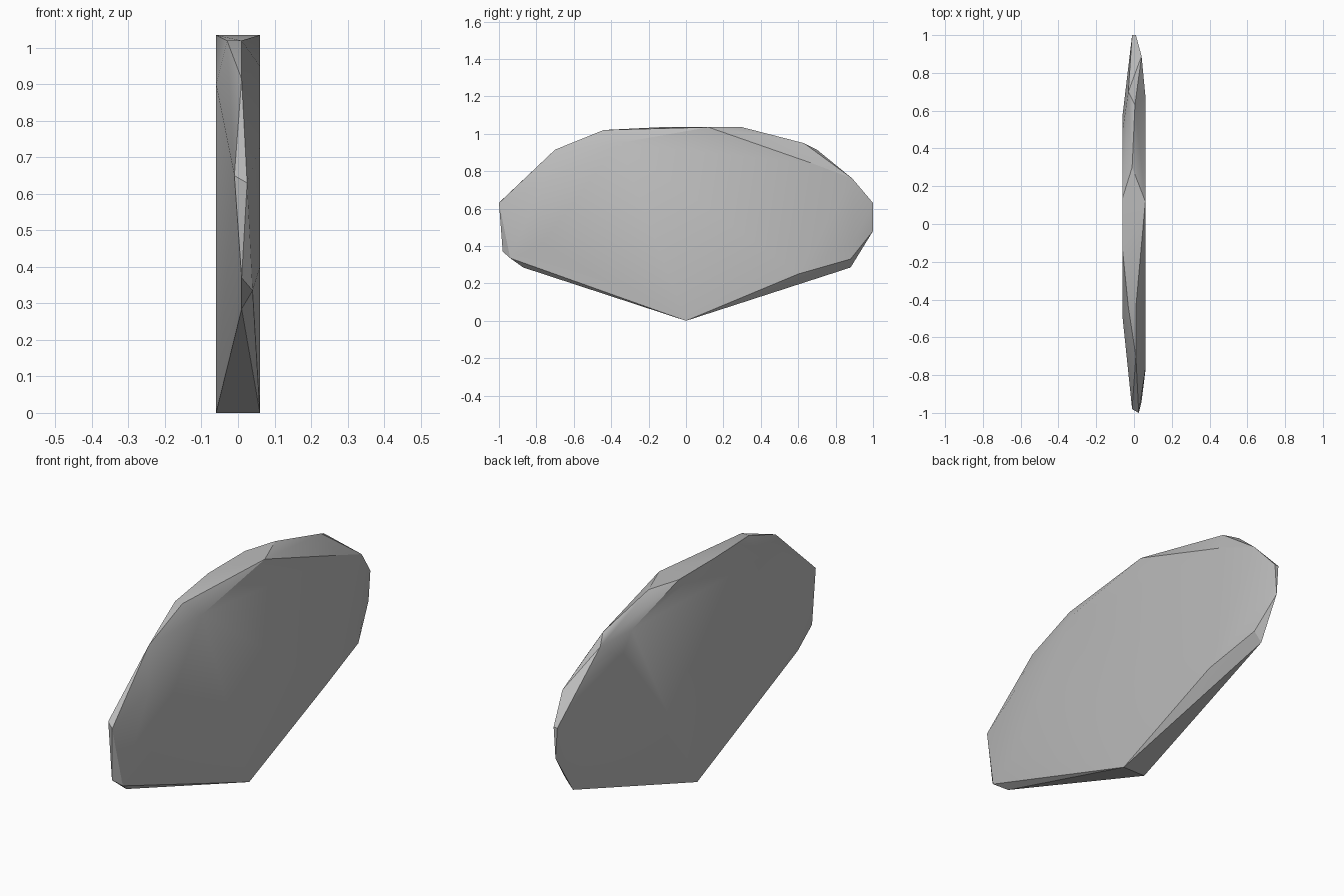
import bpy
import bmesh

cube = bpy.data.objects.get("Cube")
if cube:
    bpy.data.objects.remove(cube, do_unlink=True)

# Stone colour
mat = bpy.data.materials.new("plain grey")
mat.use_nodes = True
grey = (0.5, 0.5, 0.5, 1)
mat.diffuse_color = grey
mat.node_tree.nodes["Principled BSDF"].inputs["Base Color"].default_value = grey

# Rims of the two broad faces (y, z), and the thin ridge between them (x, y, z)
HALF = 0.06
left_rim = [(0, 0), (0.6, 0.25), (0.68, 0.84), (0.12, 1.035),
            (-0.36, 0.95), (-0.77, 0.73), (-0.78, 0.4)]
right_rim = [(0, 0), (0.58, 0.82), (0.5, 0.93), (0.14, 1.035),
             (-0.14, 1.035), (-0.5, 0.9)]
ridge = [(0.01, -0.87, 0.285), (0.04, -0.94, 0.335), (0.01, -0.98, 0.37),
         (0.025, -1, 0.63), (-0.01, -0.98, 0.65), (0.01, -0.7, 0.915),
         (0.01, -0.44, 1.02), (-0.03, -0.44, 1.02), (-0.01, 0.3, 1.035),
         (0.005, 0.63, 0.95), (-0.03, 0.7, 0.915), (0.04, 0.89, 0.76),
         (0.01, 1, 0.63), (-0.01, 1, 0.63), (0, 1, 0.48),
         (0.035, 0.9, 0.43), (0.03, 0.88, 0.33), (-0.01, 0.88, 0.285)]

# Faceted slab skinned over the rims and ridge
points = ridge + [(HALF, y, z) for y, z in left_rim] + [(-HALF, y, z) for y, z in right_rim]
bm = bmesh.new()
for p in points:
    bm.verts.new(p)
hull = bmesh.ops.convex_hull(bm, input=bm.verts)
loose = {g for g in hull["geom_interior"] + hull["geom_unused"]
         if isinstance(g, bmesh.types.BMVert)}
bmesh.ops.delete(bm, geom=list(loose), context="VERTS")
bmesh.ops.recalc_face_normals(bm, faces=bm.faces)

mesh = bpy.data.meshes.new("stone_slab")
bm.to_mesh(mesh)
bm.free()
mesh.materials.append(mat)
slab = bpy.data.objects.new("stone_slab", mesh)
bpy.context.collection.objects.link(slab)

# Soft broad faces, crisp ridge edges
bpy.ops.object.select_all(action="DESELECT")
slab.select_set(True)
bpy.context.view_layer.objects.active = slab
bpy.ops.object.shade_smooth_by_angle(angle=0.52)
